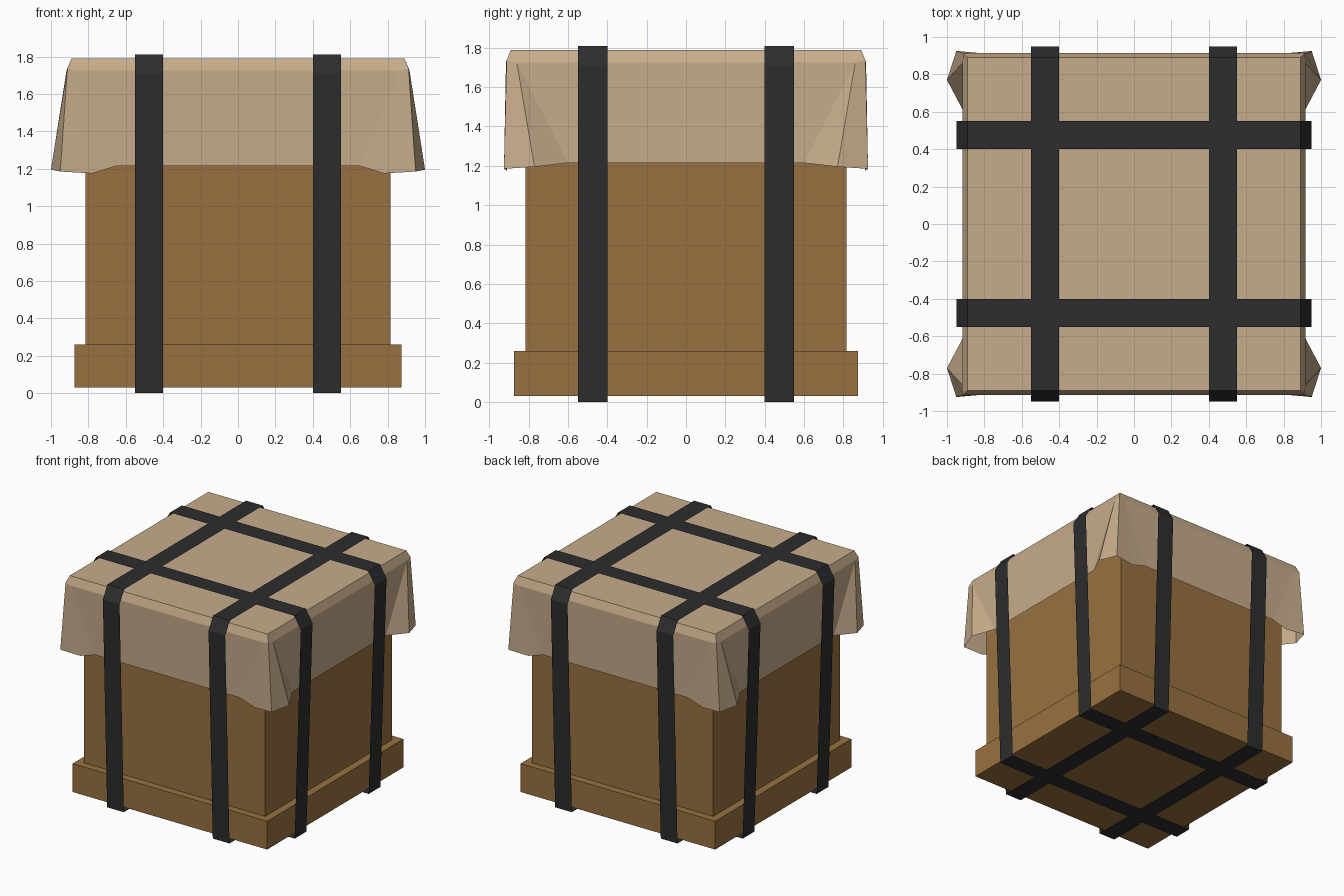
import bpy, bmesh

if "Cube" in bpy.data.objects:
    bpy.data.objects.remove(bpy.data.objects["Cube"])


def material(name, rgb):
    m = bpy.data.materials.new(name)
    m.diffuse_color = (*rgb, 1)
    m.use_nodes = True
    m.node_tree.nodes["Principled BSDF"].inputs["Base Color"].default_value = m.diffuse_color
    return m


wood = material("brown_wood", (0.314, 0.165, 0.052))
canvas = material("tan_canvas", (0.57, 0.415, 0.26))
webbing = material("black_webbing", (0.026, 0.026, 0.026))


def finish(name, bm, mat):
    bmesh.ops.recalc_face_normals(bm, faces=bm.faces[:])
    me = bpy.data.meshes.new(name)
    bm.to_mesh(me)
    bm.free()
    me.materials.append(mat)
    ob = bpy.data.objects.new(name, me)
    bpy.context.collection.objects.link(ob)
    return ob


def box(name, half, z0, z1, mat):
    bm = bmesh.new()
    bmesh.ops.create_cube(bm, size=1)
    for v in bm.verts:
        v.co = (v.co.x * 2 * half, v.co.y * 2 * half, z0 if v.co.z < 0 else z1)
    return finish(name, bm, mat)


# Crate body and wider base
box("crate_body", 0.815, 0.26, 1.74, wood)
box("crate_base", 0.875, 0.03, 0.26, wood)

# Cloth cover: one corner as columns of (hem, shoulder, top), mirrored four times
top = (0.89, 0.89, 1.79)
front = (0.86, 0.915, 1.725)
corner = (0.912, 0.912, 1.735)
side = (0.917, 0.86, 1.725)
columns = [
    ((0.65, 0.905, 1.215), front, top),
    ((0.78, 0.91, 1.175), front, top),
    ((0.95, 0.925, 1.185), corner, top),
    ((1.00, 0.77, 1.195), side, top),
    ((0.91, 0.60, 1.215), side, top),
]
ring = []
for sx, sy in ((1, -1), (1, 1), (-1, 1), (-1, -1)):
    order = columns if sx * sy < 0 else columns[::-1]
    ring += [[(x * sx, y * sy, z) for x, y, z in col] for col in order]

bm = bmesh.new()
verts = {}


def vert(p):
    if p not in verts:
        verts[p] = bm.verts.new(p)
    return verts[p]


for i, a in enumerate(ring):
    b = ring[(i + 1) % len(ring)]
    for k in range(2):
        quad = list(dict.fromkeys([a[k], b[k], b[k + 1], a[k + 1]]))
        if len(quad) > 2:
            bm.faces.new([vert(p) for p in quad])
bm.faces.new([vert(p) for p in dict.fromkeys(c[2] for c in ring)])
finish("cloth_cover", bm, canvas)

# Straps: thin ribbon loops around the crate, two in each direction
right = [(0.895, 0.0), (0.95, 1.71), (0.89, 1.81)]
loop = right + [(-u, z) for u, z in right[::-1]]
for along in ("x", "y"):
    for s, label in ((-1, "a"), (1, "b")):
        bm = bmesh.new()
        edges = []
        for w in (s * 0.40, s * 0.55):
            edges.append([bm.verts.new((u, w, z) if along == "x" else (w, u, z))
                          for u, z in loop])
        n = len(loop)
        for i in range(n):
            j = (i + 1) % n
            bm.faces.new((edges[0][i], edges[0][j], edges[1][j], edges[1][i]))
        finish(f"strap_{along}_{label}", bm, webbing)
